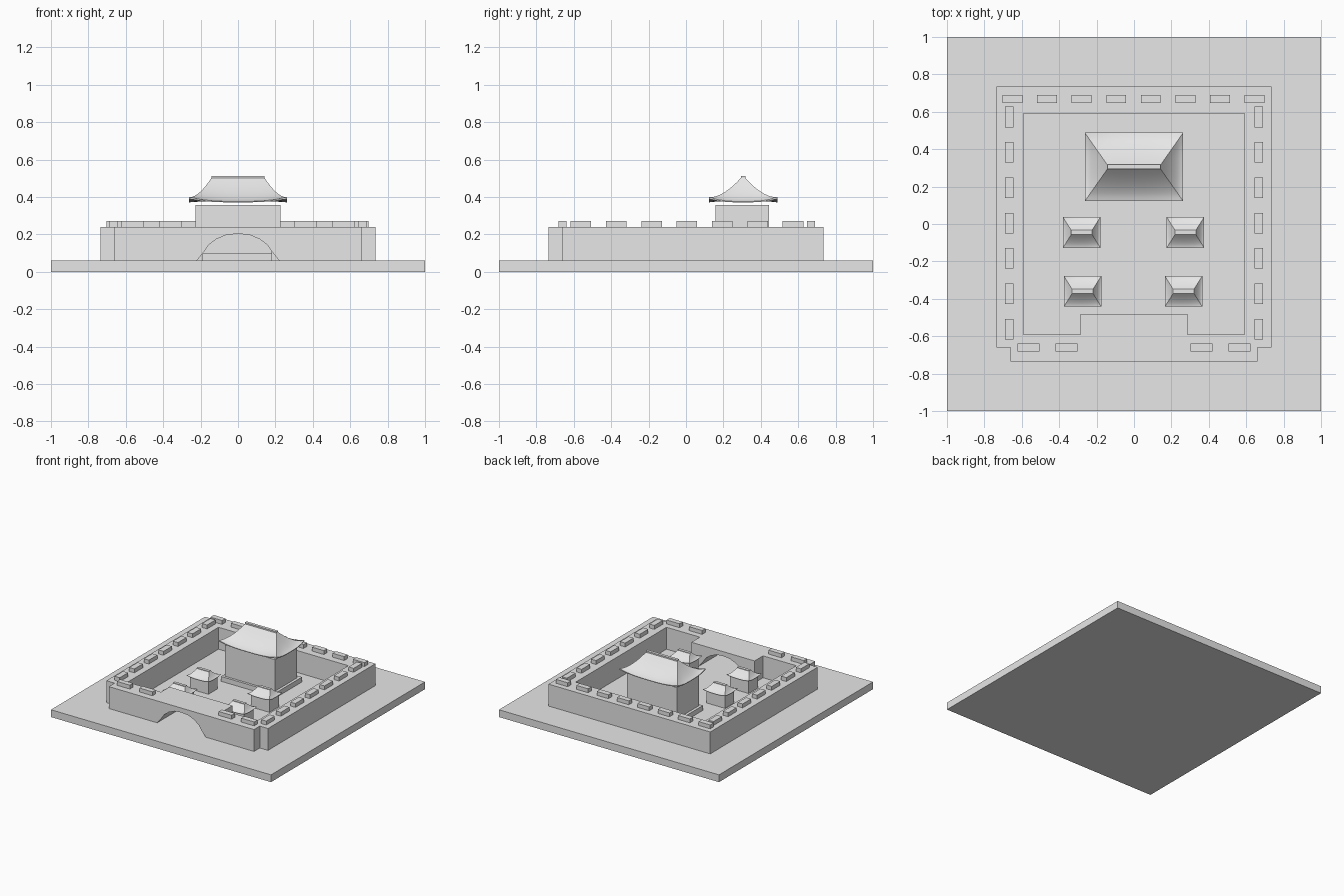
import bpy, bmesh
from mathutils import Vector

cube = bpy.data.objects.get("Cube")
if cube:
    bpy.data.objects.remove(cube, do_unlink=True)

stone = bpy.data.materials.new("light grey stone")
stone.use_nodes = True
GREY = (0.8, 0.8, 0.8, 1)
stone.diffuse_color = GREY
stone.node_tree.nodes["Principled BSDF"].inputs["Base Color"].default_value = GREY


def finish(name, bm):
    bmesh.ops.recalc_face_normals(bm, faces=bm.faces[:])
    mesh = bpy.data.meshes.new(name)
    bm.to_mesh(mesh)
    bm.free()
    mesh.materials.append(stone)
    obj = bpy.data.objects.new(name, mesh)
    bpy.context.collection.objects.link(obj)
    return obj


def prism(name, points, direction):
    """Closed outline swept along a direction."""
    bm = bmesh.new()
    face = bm.faces.new([bm.verts.new(p) for p in points])
    swept = bmesh.ops.extrude_face_region(bm, geom=[face], use_keep_orig=True)
    verts = [g for g in swept["geom"] if isinstance(g, bmesh.types.BMVert)]
    bmesh.ops.translate(bm, vec=Vector(direction), verts=verts)
    return finish(name, bm)


def box(name, x, y, hx, hy, z0, z1):
    outline = [(x - hx, y - hy, z0), (x + hx, y - hy, z0),
               (x + hx, y + hy, z0), (x - hx, y + hy, z0)]
    return prism(name, outline, (0, 0, z1 - z0))


def roof(name, x, y, hx, hy, ridge, z, rise, lift, steps=8, levels=8):
    """Concave hipped roof with upturned corners."""
    bm = bmesh.new()
    tip = 0.012

    def ring(rx, ry, height, curl):
        verts = []
        corners = [(-1, -1), (1, -1), (1, 1), (-1, 1)]
        for (ax, ay), (bx, by) in zip(corners, corners[1:] + corners[:1]):
            for i in range(steps):
                t = i / steps
                u = abs(2 * t - 1) ** 3
                verts.append(bm.verts.new((x + rx * (ax + (bx - ax) * t),
                                           y + ry * (ay + (by - ay) * t),
                                           height + curl * u)))
        return verts

    # underside, eave lip, then curved slopes up to the ridge
    rings = [ring(hx * 0.75, hy * 0.75, z, 0), ring(hx, hy, z - 0.04 * rise, lift * 0.8)]
    for k in range(levels + 1):
        t = k / levels
        rings.append(ring(hx + (ridge - hx) * t, hy + (tip - hy) * t,
                          z + rise * t ** 1.5, lift * (1 - t) ** 2))
    count = len(rings[0])
    for low, high in zip(rings, rings[1:]):
        for i in range(count):
            j = (i + 1) % count
            bm.faces.new((low[i], low[j], high[j], high[i]))
    bm.faces.new(rings[0])
    bm.faces.new(rings[-1])
    obj = finish(name, bm)
    bpy.ops.object.select_all(action='DESELECT')
    obj.select_set(True)
    bpy.context.view_layer.objects.active = obj
    bpy.ops.object.shade_smooth_by_angle()
    # ridge beam
    box(name + "_ridge", x, y, ridge, tip, z + rise * 0.95, z + rise * 1.09)


GROUND, WALL_TOP = 0.06, 0.24
OUT, INN, GATE, NOTCH = 0.735, 0.59, 0.287, 0.66

# Ground slab
box("ground_slab", 0, 0, 1, 1, 0, GROUND)

# Enclosing wall, open at the gate, with notched front corners
half = [(GATE, -OUT), (NOTCH, -OUT), (NOTCH, -NOTCH), (OUT, -NOTCH), (OUT, OUT)]
inner = [(INN, INN), (INN, -INN), (GATE, -INN)]
plan = (half + [(-px, py) for px, py in reversed(half)]
        + [(-px, py) for px, py in reversed(inner)] + inner)
prism("enclosing_wall", [(px, py, GROUND) for px, py in plan], (0, 0, WALL_TOP - GROUND))

# Gate block with an arched passage
arch = [(0.22, GROUND), (0.185, 0.103), (0.155, 0.145), (0.115, 0.175), (0.06, 0.198)]
side = [(GATE, WALL_TOP), (GATE, GROUND)] + arch
profile = side + [(0, 0.203)] + [(-px, pz) for px, pz in reversed(side)]
prism("gate_block", [(px, -OUT, pz) for px, pz in profile], (0, OUT - 0.48, 0))

# Battlements along the wall
TOOTH_TOP = 0.272
for i in range(8):
    box("back_battlement", -0.65 + 0.185 * i, 0.668, 0.053, 0.022, WALL_TOP, TOOTH_TOP)
for s, label in ((1, "left"), (-1, "right")):
    for i in range(7):
        box(label + "_battlement", s * 0.666, 0.572 - 0.189 * i, 0.023, 0.055, WALL_TOP, TOOTH_TOP)
    for px in (0.36, 0.565):
        box("front_battlement", s * px, -0.66, 0.059, 0.021, WALL_TOP, TOOTH_TOP)

# Main hall
HALL_Y = 0.305
box("hall_plinth", 0, HALL_Y, 0.25, 0.168, GROUND, 0.1)
box("hall_body", 0, HALL_Y - 0.005, 0.228, 0.143, 0.1, 0.357)
roof("hall_roof", 0, HALL_Y, 0.263, 0.183, 0.143, 0.376, 0.125, 0.024)

# Four small pavilions
for px, py in ((-0.28, -0.045), (0.275, -0.045), (-0.275, -0.36), (0.265, -0.36)):
    box("pavilion_body", px, py, 0.085, 0.06, GROUND, 0.16)
    roof("pavilion_roof", px, py, 0.1, 0.082, 0.056, 0.167, 0.05, 0.01)
